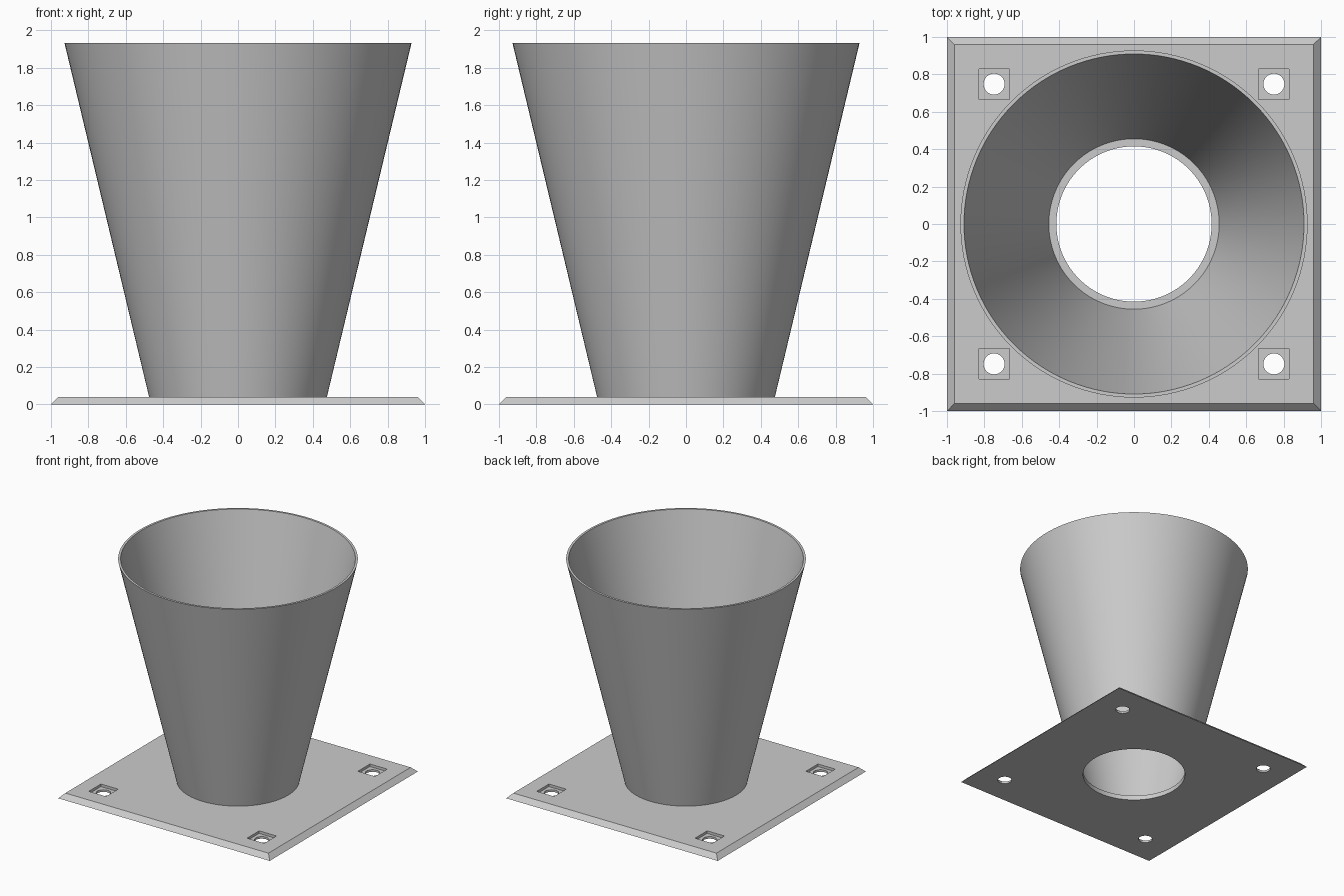
import bpy, bmesh, math

default = bpy.data.objects.get("Cube")
if default:
    bpy.data.objects.remove(default, do_unlink=True)

SEGMENTS = 128
PLATE_TOP = 0.04

grey = bpy.data.materials.new("light_grey")
grey.use_nodes = True
grey.diffuse_color = (0.6, 0.6, 0.6, 1)
grey.node_tree.nodes["Principled BSDF"].inputs["Base Color"].default_value = grey.diffuse_color


def make_object(name, bm):
    bmesh.ops.recalc_face_normals(bm, faces=bm.faces)
    mesh = bpy.data.meshes.new(name)
    bm.to_mesh(mesh)
    bm.free()
    mesh.materials.append(grey)
    obj = bpy.data.objects.new(name, mesh)
    bpy.context.collection.objects.link(obj)
    return obj


def frustum(name, sides, r_low, r_high, z_low, z_high, x=0, y=0):
    """Solid prism or tapered block with flat ends."""
    bm = bmesh.new()
    rings = []
    for r, z in ((r_low, z_low), (r_high, z_high)):
        angles = [math.tau * (i + 0.5) / sides for i in range(sides)]
        rings.append([bm.verts.new((x + r * math.cos(a), y + r * math.sin(a), z)) for a in angles])
    for i in range(sides):
        j = (i + 1) % sides
        bm.faces.new((rings[0][i], rings[0][j], rings[1][j], rings[1][i]))
    bm.faces.new(rings[0])
    bm.faces.new(rings[1])
    return make_object(name, bm)


def activate(obj):
    bpy.ops.object.select_all(action='DESELECT')
    obj.select_set(True)
    bpy.context.view_layer.objects.active = obj


def cut(target, cutter):
    cutter.hide_render = True
    mod = target.modifiers.new("cut", 'BOOLEAN')
    mod.operation = 'DIFFERENCE'
    mod.solver = 'EXACT'
    mod.object = cutter
    activate(target)
    bpy.ops.object.modifier_apply(modifier=mod.name)
    bpy.data.objects.remove(cutter, do_unlink=True)


# Square base plate with a bevelled rim
DIAGONAL = math.sqrt(2)
plate = frustum("base_plate", 4, DIAGONAL, 0.96 * DIAGONAL, 0, PLATE_TOP)

# Central opening
cut(plate, frustum("opening_cutter", SEGMENTS, 0.415, 0.415, -0.1, 0.1))

# Square nut recess and round bolt hole in each corner
for x in (-0.748, 0.748):
    for y in (-0.748, 0.748):
        cut(plate, frustum("recess_cutter", 4, 0.082 * DIAGONAL, 0.082 * DIAGONAL, 0.018, 0.1, x, y))
        cut(plate, frustum("bolt_cutter", 48, 0.056, 0.056, -0.1, 0.1, x, y))

# Thin flared funnel, revolved from its wall section and seated in the plate
bm = bmesh.new()
section = [(0.473, 0.03), (0.928, 1.933), (0.909, 1.933), (0.453, 0.03)]
verts = [bm.verts.new((r, 0, z)) for r, z in section]
edges = [bm.edges.new((verts[i], verts[(i + 1) % 4])) for i in range(4)]
bmesh.ops.spin(bm, geom=verts + edges, cent=(0, 0, 0), axis=(0, 0, 1),
               angle=math.tau, steps=SEGMENTS, use_merge=True)
bmesh.ops.remove_doubles(bm, verts=bm.verts, dist=0.0001)
funnel = make_object("funnel", bm)

# Smooth round walls while keeping crisp rims
for obj in (plate, funnel):
    activate(obj)
    bpy.ops.object.shade_smooth_by_angle(angle=math.radians(30))
